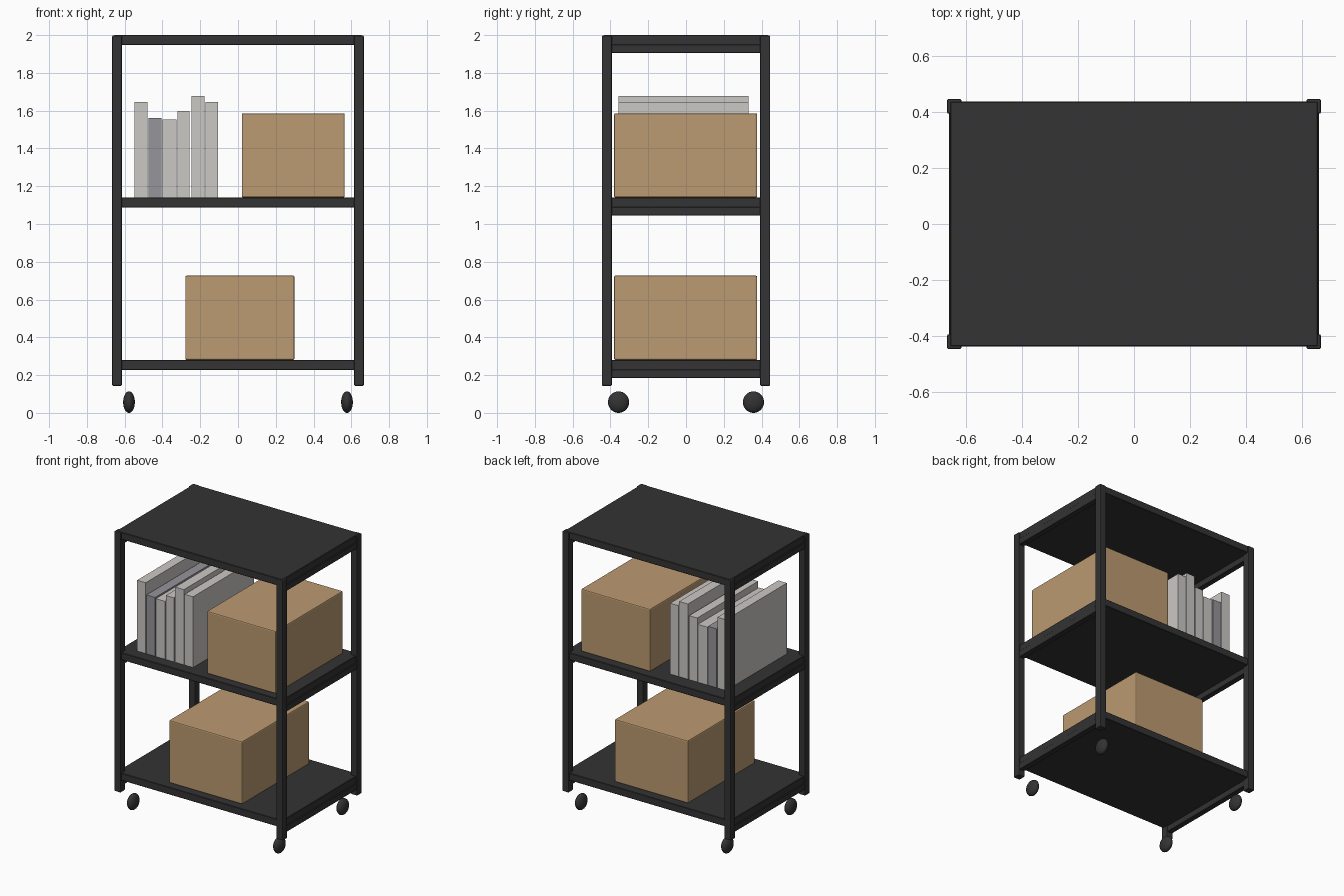
import bpy
import bmesh
from mathutils import Matrix

if "Cube" in bpy.data.objects:
    bpy.data.objects.remove(bpy.data.objects["Cube"])


def material(name, rgb):
    m = bpy.data.materials.new(name)
    m.diffuse_color = (*rgb, 1.0)
    m.use_nodes = True
    m.node_tree.nodes["Principled BSDF"].inputs["Base Color"].default_value = m.diffuse_color
    return m


BLACK = material("black_metal", (0.033, 0.033, 0.033))
CARD = material("cardboard", (0.50, 0.325, 0.165))
PALE = material("pale_grey_paper", (0.60, 0.58, 0.56))
DARK = material("dark_grey_paper", (0.30, 0.30, 0.325))


def finish(name, bm, mat):
    me = bpy.data.meshes.new(name)
    bm.to_mesh(me)
    bm.free()
    me.materials.append(mat)
    ob = bpy.data.objects.new(name, me)
    bpy.context.collection.objects.link(ob)
    return ob


def block(name, x, y, z, mat, bevel=0.0, segments=2):
    """Box given as (min, max) ranges, with optional rounded edges."""
    bm = bmesh.new()
    size = [r[1] - r[0] for r in (x, y, z)]
    mid = [(r[0] + r[1]) / 2 for r in (x, y, z)]
    bmesh.ops.create_cube(bm, size=1, matrix=Matrix.Translation(mid) @ Matrix.Diagonal((*size, 1)))
    if bevel:
        bmesh.ops.bevel(bm, geom=bm.edges[:], offset=bevel, segments=segments,
                        profile=0.5, affect='EDGES')
    return finish(name, bm, mat)


def span(a, b, sign):
    return (a, b) if sign > 0 else (-b, -a)


# Corner posts and the caster wheels beneath them
for sx, side in ((-1, "left"), (1, "right")):
    for sy, end in ((-1, "front"), (1, "back")):
        block(f"{end}_{side}_post", span(0.615, 0.666, sx), span(0.393, 0.446, sy),
              (0.143, 1.998), BLACK, 0.006)
        bm = bmesh.new()
        bmesh.ops.create_uvsphere(
            bm, u_segments=24, v_segments=16, radius=1,
            matrix=Matrix.Translation((sx * 0.577, sy * 0.357, 0.057))
            @ Matrix.Diagonal((0.031, 0.056, 0.057, 1)))
        for f in bm.faces:
            f.smooth = True
        finish(f"{end}_{side}_wheel", bm, BLACK)

# Shelves, each carried by a rail at either end
for name, top in (("bottom", 0.28), ("middle", 1.14), ("top", 2.0)):
    block(f"{name}_shelf", (-0.655, 0.655), (-0.436, 0.436), (top - 0.052, top), BLACK, 0.003, 1)
    for sx, side in ((-1, "left"), (1, "right")):
        block(f"{name}_{side}_rail", span(0.62, 0.66, sx), (-0.40, 0.40),
              (top - 0.096, top - 0.05), BLACK, 0.003, 1)

# Cardboard boxes
block("upper_box", (0.02, 0.565), (-0.381, 0.377), (1.14, 1.586), CARD, 0.008)
block("lower_box", (-0.279, 0.299), (-0.381, 0.377), (0.28, 0.727), CARD, 0.008)

# Row of books or files: left, right, top
books = [(-0.547, -0.479, 1.645), (-0.473, -0.404, 1.56), (-0.399, -0.325, 1.553),
         (-0.320, -0.256, 1.597), (-0.246, -0.177, 1.677), (-0.171, -0.105, 1.645)]
for i, (x0, x1, top) in enumerate(books):
    block(f"book_{i + 1}", (x0, x1), (-0.357, 0.33), (1.14, top), DARK if i == 1 else PALE)
